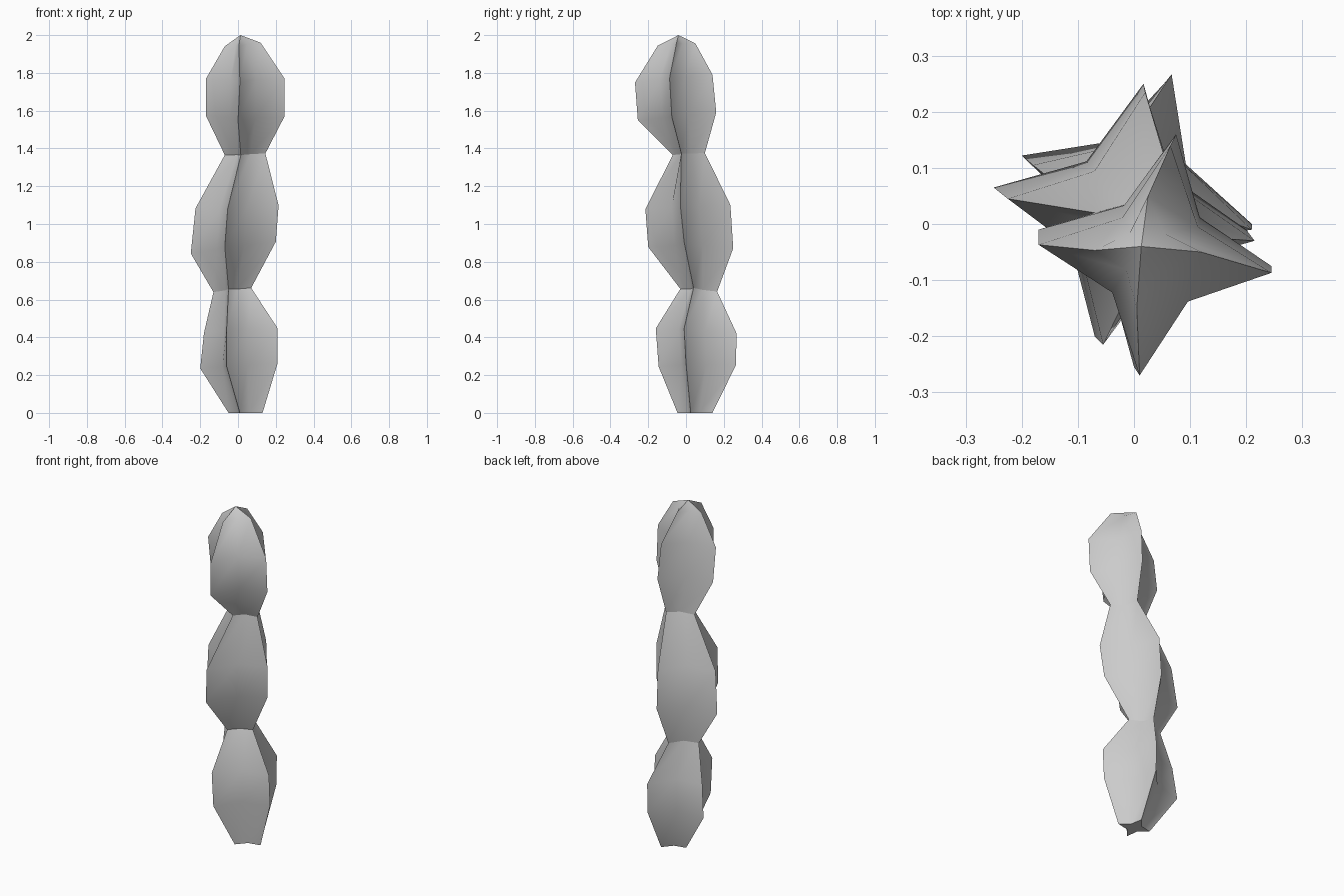
import bpy, bmesh
from math import radians
from mathutils import Vector

if "Cube" in bpy.data.objects:
    bpy.data.objects.remove(bpy.data.objects["Cube"])

# Star-shaped rings: (height, tilt x, tilt y), then ridge tips right, back, left, front
RINGS = [
    ((0.00, 0, 0),        (.13, .025), (.065, .14), (-.05, .07), (.01, -.045)),
    ((0.25, .07, 0),      (.21, 0), (.067, .265), (-.20, .122), (-.06, -.145)),
    ((0.435, .04, -.07),  (.21, -.01), (.067, .267), (-.18, .105), (-.06, -.16)),
    ((0.65, .10, -.10),   (.07, .04), (.0, .165), (-.13, .065), (-.05, -.03)),
    ((0.875, .13, -.04),  (.20, -.01), (.017, .25), (-.25, .065), (-.07, -.20)),
    ((1.09, .04, .04),    (.215, -.03), (.02, .235), (-.225, .045), (-.055, -.215)),
    ((1.37, .05, .05),    (.145, -.025), (.06, .10), (-.07, .02), (.015, -.07)),
    ((1.57, 0, .10),      (.245, -.075), (.075, .16), (-.17, -.01), (.0, -.255)),
    ((1.77, .02, .10),    (.245, -.087), (.065, .14), (-.17, -.037), (.01, -.27)),
    ((1.95, .10, .05),    (.12, -.05), (.025, .05), (-.07, -.047), (.005, -.15)),
]
APEX = (.013, -.04, 2.0)
NECKS = (3, 6)
VALLEY = 0.65  # how far the grooves sit from the core, relative to a straight side


def make_ring(bm, level, tips):
    z, tx, ty = level
    tips = [Vector(t) for t in tips]
    core = sum(tips, Vector((0, 0))) / 4
    points = []
    for i, tip in enumerate(tips):
        mid = (tip + tips[(i + 1) % 4]) / 2
        points += [tip, core + (mid - core) * VALLEY]
    return [bm.verts.new((p.x, p.y, z + tx * (p.x - core.x) + ty * (p.y - core.y)))
            for p in points]


# Ribbed three-lobed stem
bm = bmesh.new()
rings = [make_ring(bm, r[0], r[1:]) for r in RINGS]
apex = bm.verts.new(APEX)
for lower, upper in zip(rings, rings[1:]):
    for i in range(8):
        j = (i + 1) % 8
        bm.faces.new((lower[i], lower[j], upper[j], upper[i]))
for i in range(8):
    bm.faces.new((rings[-1][i], rings[-1][(i + 1) % 8], apex))
bm.faces.new(rings[0][::-1])

# Sharp ridges and necks
sharp = []
for i in range(0, 8, 2):
    column = [r[i] for r in rings] + [apex]
    sharp += list(zip(column, column[1:]))
for n in NECKS:
    sharp += [(rings[n][i], rings[n][(i + 1) % 8]) for i in range(8)]
bmesh.ops.recalc_face_normals(bm, faces=bm.faces)

mesh = bpy.data.meshes.new("ribbed_stem")
for f in bm.faces:
    f.smooth = True
for a, b in sharp:
    bm.edges.get((a, b)).smooth = False
for e in bm.edges:
    if e.calc_face_angle(0) > radians(50):
        e.smooth = False
bm.to_mesh(mesh)
bm.free()
bpy.context.collection.objects.link(bpy.data.objects.new("ribbed_stem", mesh))
